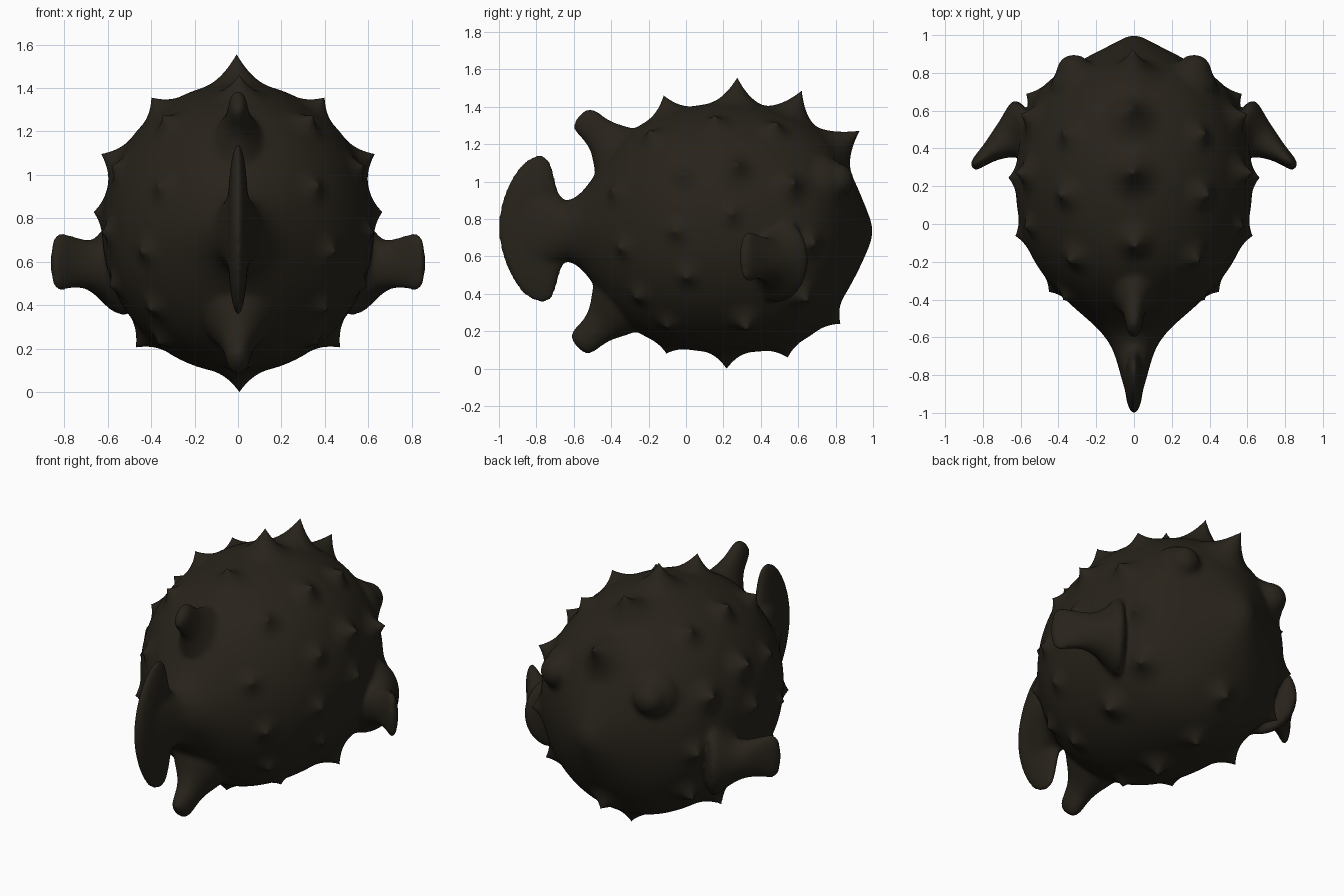
import bpy, bmesh, math
from mathutils import Vector as V
from mathutils.bvhtree import BVHTree

if "Cube" in bpy.data.objects:
    bpy.data.objects.remove(bpy.data.objects["Cube"])

bm = bmesh.new()

def bridge(rings):
    n = len(rings[0])
    for a, b in zip(rings, rings[1:]):
        for i in range(n):
            j = (i + 1) % n
            bm.faces.new((a[i], a[j], b[j], b[i]))
    bm.faces.new(rings[0][::-1])
    bm.faces.new(rings[-1])

# Loft of ellipses: each section is (centre, half size along a, half size along b)
def loft(sections, a, b, n=32):
    a, b = V(a).normalized(), V(b).normalized()
    rings = []
    for c, ra, rb in sections:
        rings.append([bm.verts.new(V(c) + a * (ra * math.cos(t)) + b * (rb * math.sin(t)))
                      for t in [2 * math.pi * i / n for i in range(n)]])
    bridge(rings)

# Body: y, half width, centre z, half height
body = [(1.0, .03, .73, .03), (.97, .08, .73, .11), (.9, .22, .74, .27), (.8, .41, .755, .455),
        (.7, .52, .735, .555), (.55, .585, .735, .635), (.35, .63, .75, .675), (.15, .635, .75, .675),
        (-.05, .603, .742, .645), (-.2, .535, .74, .595), (-.33, .44, .74, .505), (-.45, .315, .735, .36),
        (-.55, .19, .732, .2), (-.65, .115, .73, .145), (-.75, .085, .74, .2), (-.86, .055, .74, .22),
        (-.95, .025, .74, .2)]
loft([((0, y, zc), w, h) for y, w, zc, h in body], (1, 0, 0), (0, 0, 1))

# Tail fin: lens-shaped blade from a side outline (y, z)
tail = [(-.56, .86), (-.65, .90), (-.69, 1.0), (-.71, 1.14), (-.78, 1.185), (-.895, 1.12), (-.99, .95),
        (-1.03, .75), (-.99, .55), (-.895, .37), (-.78, .31), (-.70, .325), (-.675, .45), (-.64, .56), (-.56, .6)]
cy, cz = -.82, .745
rings = []
for k in (-80, -60, -35, 0, 35, 60, 80):
    s, d = math.cos(math.radians(k)), .05 * math.sin(math.radians(k))
    rings.append([bm.verts.new((d, cy + (y - cy) * s, cz + (z - cz) * s)) for y, z in tail])
bridge(rings)

# Dorsal and anal fins: y, z, half width, half length
fin = [(-.33, 1.08, .17, .22), (-.4, 1.185, .095, .14), (-.45, 1.24, .06, .095), (-.5, 1.285, .05, .085),
       (-.545, 1.325, .042, .085), (-.575, 1.35, .025, .055)]
loft([((0, y, z), w, l) for y, z, w, l in fin], (1, 0, 0), (0, .66, .75), 24)
loft([((0, y - .012, 1.46 - z), w * 1.25, l) for y, z, w, l in fin], (1, 0, 0), (0, .66, -.75), 24)

# Pectoral fins: x, y, z, half thickness, half height
pectoral = [(.48, .5, .58, .25, .3), (.58, .475, .575, .17, .19), (.65, .45, .57, .115, .125), (.71, .42, .585, .08, .11),
            (.77, .375, .595, .05, .125), (.825, .33, .595, .037, .145), (.86, .295, .59, .025, .11)]
for s in (1, -1):
    loft([((s * x, y, z), t, h) for x, y, z, t, h in pectoral], (s * .55, .83, 0), (0, 0, 1), 24)
    # Eye bump with a wider skirt
    for r, x, y, z in ((.095, .318, .805, 1.0), (.16, .285, .71, .98)):
        eye = bmesh.ops.create_uvsphere(bm, u_segments=24, v_segments=16, radius=r)
        bmesh.ops.translate(bm, verts=eye['verts'], vec=(s * x, y, z))

bmesh.ops.recalc_face_normals(bm, faces=bm.faces)
mesh = bpy.data.meshes.new("rough")
bm.to_mesh(mesh)
bm.free()
rough = bpy.data.objects.new("rough", mesh)
bpy.context.collection.objects.link(rough)

# Fuse everything into one skin
sub = rough.modifiers.new("round", 'SUBSURF')
sub.levels = 2
rem = rough.modifiers.new("fuse", 'REMESH')
rem.mode = 'VOXEL'
rem.voxel_size = .0125
smo = rough.modifiers.new("soften", 'SMOOTH')
smo.factor = .5
smo.iterations = 20
skin = bpy.data.meshes.new_from_object(rough.evaluated_get(bpy.context.evaluated_depsgraph_get()))
bpy.data.objects.remove(rough)
fish = bpy.data.objects.new("puffed_fish_body", skin)
bpy.context.collection.objects.link(fish)

# Spine tips: midline, then mirrored pairs
tips = [(0, -.12, 1.455), (0, .28, 1.55), (0, .62, 1.48), (0, .925, 1.27), (0, .825, .235), (0, .545, .055),
        (0, .215, -.005), (0, -.1, .075)]
pairs = [(.4, .155, 1.35), (.38, .48, 1.315), (.35, -.2, 1.265), (.37, -.4, .95), (.45, -.36, .64),
         (.625, -.06, .73), (.665, .25, .82), (.58, -.02, 1.04), (.63, .27, 1.09), (.6, .58, 1.0),
         (.57, .69, .66), (.38, -.25, .39), (.57, 0, .49), (.5, .65, .35), (.36, -.1, .22), (.47, .32, .2)]
tips += [(s * x, y, z) for x, y, z in pairs for s in (1, -1)]

# Pull a concave spine out of the skin at each tip
tree = BVHTree.FromPolygons([v.co for v in skin.vertices], [p.vertices for p in skin.polygons])
base = [v.co.copy() for v in skin.vertices]
for t in tips:
    t = V(t)
    p, n, _, _ = tree.find_nearest(t)
    pull = t - p
    if pull.dot(n) < .04:
        pull = n * .04
    r = .09 + .7 * pull.length
    p = min(base, key=lambda c: (c - p).length_squared)
    for v, c in zip(skin.vertices, base):
        d = (c - p).length
        if d < r:
            v.co += pull * (1 - d / r) ** 2.4

# Stand on the ground
low = min(v.co.z for v in skin.vertices)
for v in skin.vertices:
    v.co.z -= low
for p in skin.polygons:
    p.use_smooth = True

mat = bpy.data.materials.new("dark_brown")
mat.diffuse_color = (.021, .017, .011, 1)
mat.use_nodes = True
mat.node_tree.nodes["Principled BSDF"].inputs["Base Color"].default_value = mat.diffuse_color
skin.materials.clear()
skin.materials.append(mat)
